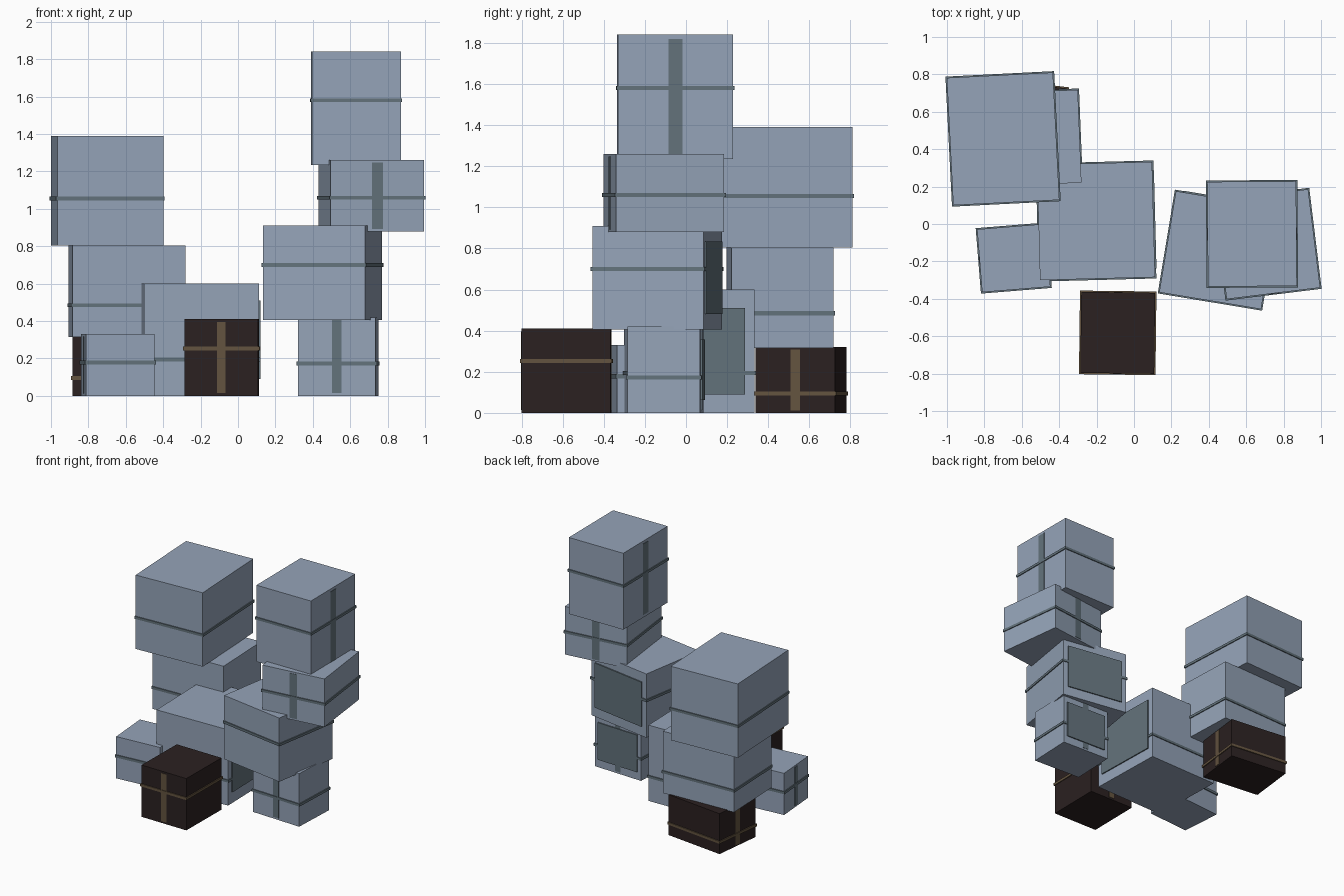
import bpy, bmesh, math
from mathutils import Matrix, Vector

if "Cube" in bpy.data.objects:
    bpy.data.objects.remove(bpy.data.objects["Cube"])


def material(name, rgb):
    m = bpy.data.materials.new(name)
    m.diffuse_color = (*rgb, 1)
    m.use_nodes = True
    m.node_tree.nodes["Principled BSDF"].inputs["Base Color"].default_value = m.diffuse_color
    return m


PALE = material("pale_blue_grey", (0.30, 0.37, 0.48))
SLATE = material("slate_strap", (0.125, 0.17, 0.20))
DARK = material("dark_brown", (0.024, 0.015, 0.015))
BRONZE = material("bronze_strap", (0.127, 0.088, 0.05))


def block(name, mat, place, centre, size):
    """Cuboid given in the crate's own frame, then placed in the world."""
    me = bpy.data.meshes.new(name)
    bm = bmesh.new()
    bmesh.ops.create_cube(bm, size=1, matrix=Matrix.Translation(Vector(centre))
                          @ Matrix.Diagonal((*size, 1)))
    bm.to_mesh(me)
    bm.free()
    me.materials.append(mat)
    ob = bpy.data.objects.new(name, me)
    ob.matrix_world = place
    bpy.context.collection.objects.link(ob)
    return ob


def side_plate(name, mat, place, size, axis, sign, wide, tall, thick, z):
    """Thin plate on the local x or y side of a crate."""
    c, s = [0, 0, z], [0, 0, tall]
    c[axis] = sign * (size[axis] / 2 + thick / 2 - 0.001)
    s[axis] = thick + 0.002
    s[1 - axis] = wide
    block(name, mat, place, c, s)


def crate(name, xy, size, z0, z1, deg, band_z, tape=None, panel=None, dark=False):
    body, trim = (DARK, BRONZE) if dark else (PALE, SLATE)
    w, d = size
    h = z1 - z0
    place = Matrix.Translation((*xy, z0)) @ Matrix.Rotation(math.radians(deg), 4, 'Z')
    block(name, body, place, (0, 0, h / 2), (w, d, h))
    # strap around all four sides
    block(name + "_strap", trim, place, (0, 0, band_z - z0),
          (w + 0.014, d + 0.014, 0.02))
    # upright tape on two opposite sides
    if tape is not None:
        for sign, side in ((-1, "a"), (1, "b")):
            side_plate(f"{name}_tape_{side}", trim, place, size, tape, sign,
                       0.12 * size[1 - tape], 0.93 * h, 0.003, h / 2)
    # large plate on one side
    if panel is not None:
        side_plate(name + "_panel", SLATE, place, size, panel, 1,
                   0.85 * size[1 - panel], 0.7 * h, 0.009, h / 2)


X, Y = 0, 1
# left rear stack
crate("left_bottom_crate", (-0.62, 0.56), (0.488, 0.388), 0, 0.32, -6.6, 0.095, tape=X, dark=True)
crate("left_middle_crate", (-0.593, 0.457), (0.605, 0.497), 0.315, 0.805, 2.3, 0.485)
crate("left_top_crate", (-0.70, 0.455), (0.568, 0.682), 0.805, 1.39, 2.9, 1.055)
# middle and front crates
crate("centre_crate", (-0.203, 0.016), (0.615, 0.617), 0, 0.60, 1.5, 0.195, panel=X)
crate("small_left_crate", (-0.643, -0.182), (0.366, 0.337), 0, 0.33, 4.6, 0.178, tape=X)
crate("front_dark_crate", (-0.087, -0.582), (0.395, 0.433), 0, 0.41, -0.7, 0.253, tape=Y, dark=True)
# right stack
crate("right_bottom_crate", (0.535, -0.10), (0.416, 0.355), 0, 0.42, -2.3, 0.173, tape=Y, panel=Y)
crate("right_lower_crate", (0.452, -0.14), (0.552, 0.548), 0.405, 0.91, -9.4, 0.70, panel=Y)
crate("right_upper_crate", (0.713, -0.108), (0.504, 0.53), 0.88, 1.26, 7, 1.06, tape=Y)
crate("right_top_crate", (0.631, -0.053), (0.475, 0.56), 1.235, 1.84, 0.4, 1.58, tape=X)
